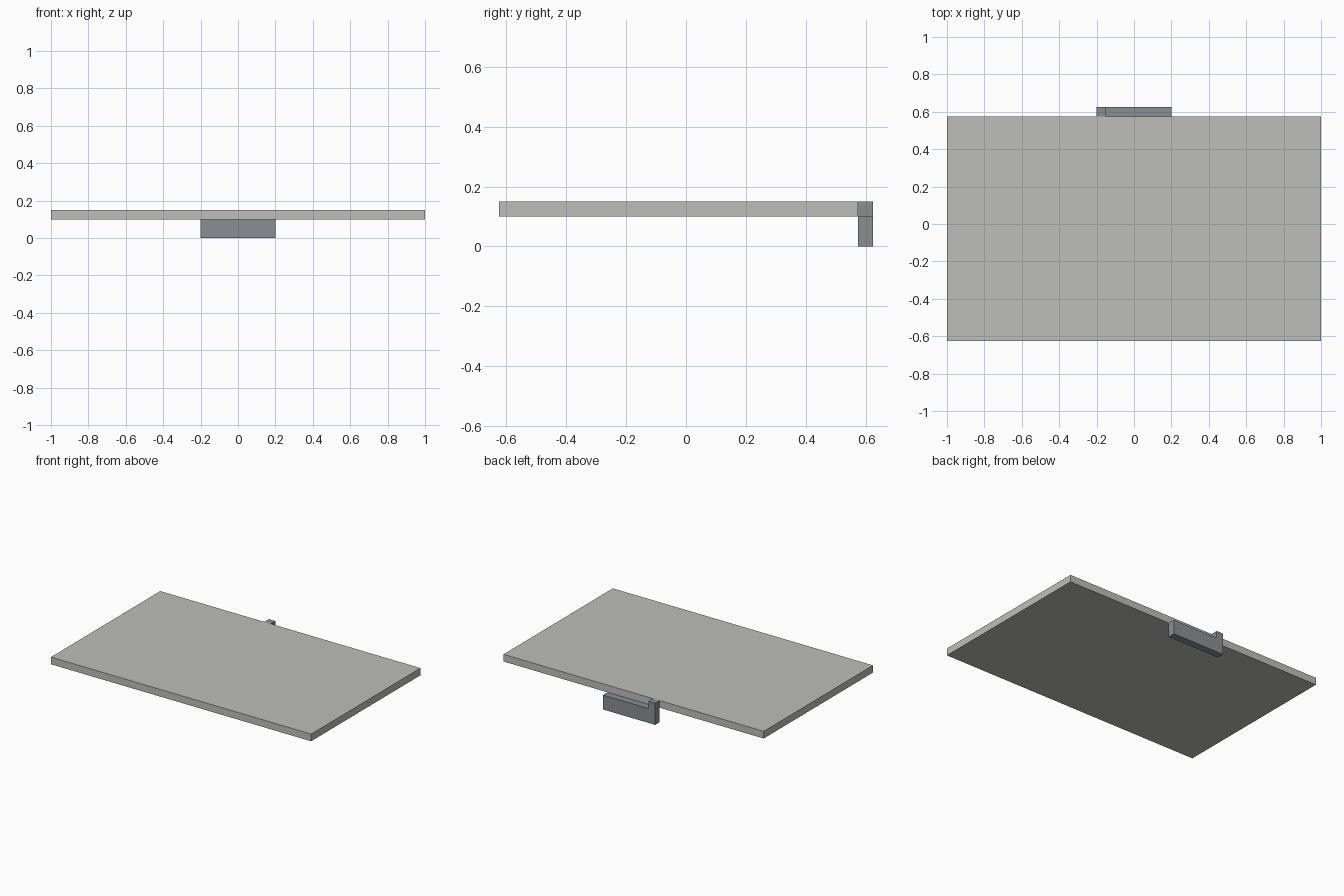
import bpy
import bmesh
from mathutils import Vector

cube = bpy.data.objects.get("Cube")
if cube:
    bpy.data.objects.remove(cube, do_unlink=True)


def make_material(name, rgb):
    mat = bpy.data.materials.new(name)
    mat.use_nodes = True
    mat.diffuse_color = (*rgb, 1)
    mat.node_tree.nodes["Principled BSDF"].inputs["Base Color"].default_value = (*rgb, 1)
    return mat


def extrude_profile(name, profile, y_front, y_back, mat):
    """Extrude an (x, z) outline from y_front to y_back."""
    bm = bmesh.new()
    face = bm.faces.new([bm.verts.new((x, y_front, z)) for x, z in profile])
    result = bmesh.ops.extrude_face_region(bm, geom=[face])
    moved = [v for v in result["geom"] if isinstance(v, bmesh.types.BMVert)]
    bmesh.ops.translate(bm, verts=moved, vec=Vector((0, y_back - y_front, 0)))
    bmesh.ops.recalc_face_normals(bm, faces=bm.faces)
    mesh = bpy.data.meshes.new(name)
    bm.to_mesh(mesh)
    bm.free()
    mesh.materials.append(mat)
    obj = bpy.data.objects.new(name, mesh)
    bpy.context.collection.objects.link(obj)
    return obj


light_grey = make_material("light warm grey", (0.515, 0.515, 0.497))
steel_grey = make_material("steel grey", (0.258, 0.275, 0.287))

# Heights and depths shared by the parts
Z_UNDER, Z_TOP = 0.10, 0.15
Y_FRONT, Y_JOIN, Y_BACK = -0.625, 0.575, 0.625

# Flat rectangular slab
extrude_profile("slab",
                [(-1, Z_UNDER), (1, Z_UNDER), (1, Z_TOP), (-1, Z_TOP)],
                Y_FRONT, Y_JOIN, light_grey)

# L-shaped bracket on the back edge, with its upright on the right
extrude_profile("back_bracket",
                [(-0.2, 0), (0.2, 0), (0.2, Z_UNDER), (-0.15, Z_UNDER),
                 (-0.15, Z_TOP), (-0.2, Z_TOP)],
                Y_JOIN, Y_BACK, steel_grey)
